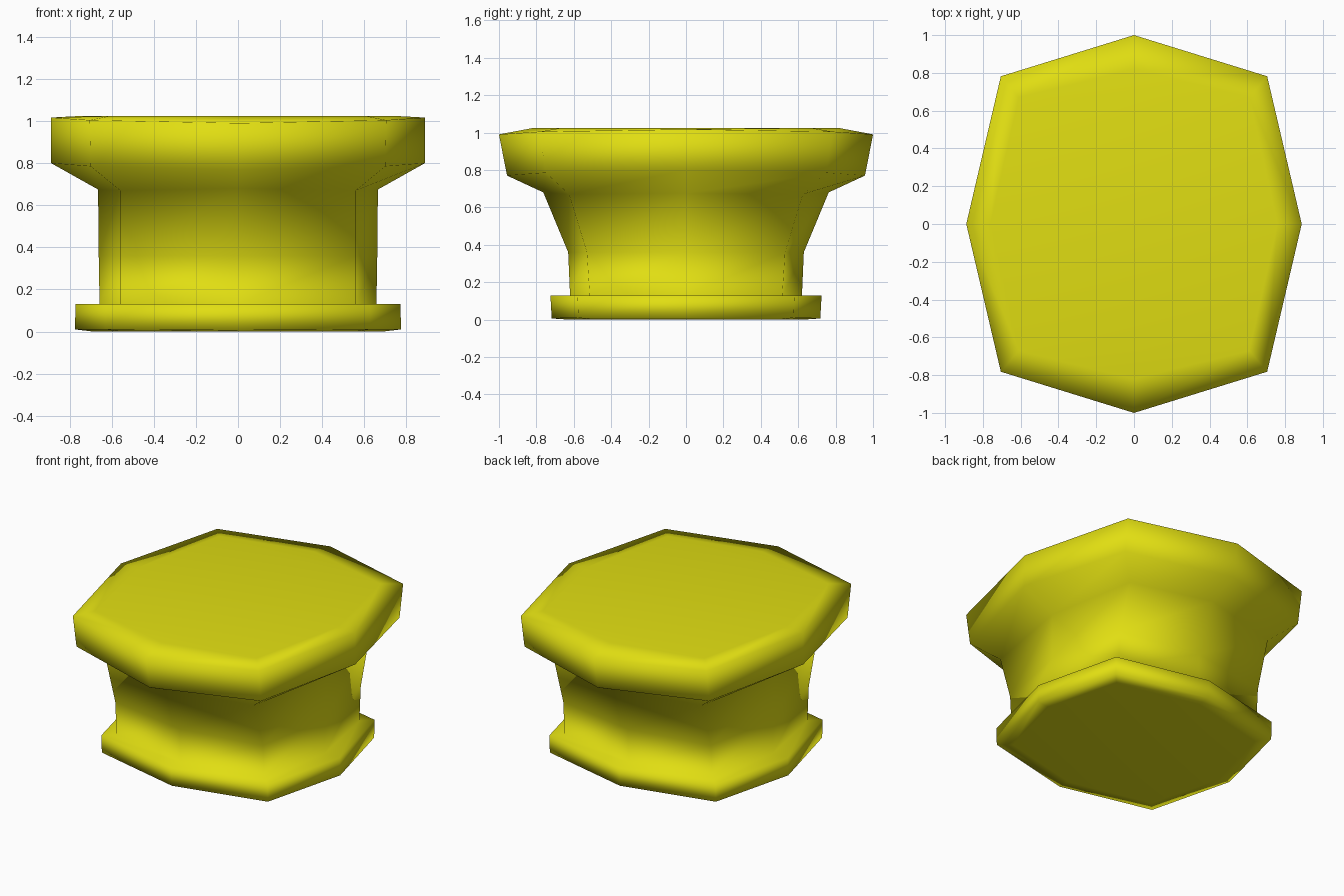
import bpy
import bmesh

cube = bpy.data.objects.get("Cube")
if cube:
    bpy.data.objects.remove(cube, do_unlink=True)

yellow = bpy.data.materials.new("bright yellow")
yellow.use_nodes = True
colour = (0.75, 0.73, 0.006, 1)
yellow.diffuse_color = colour
yellow.node_tree.nodes["Principled BSDF"].inputs["Base Color"].default_value = colour


def octagon(bm, side, corner, front, heights):
    """Eight-sided ring from its side, corner and front extents."""
    cx, cy = corner
    zs, zc, zf = heights
    points = [(side, 0, zs), (cx, cy, zc), (0, front, zf), (-cx, cy, zc),
              (-side, 0, zs), (-cx, -cy, zc), (0, -front, zf), (cx, -cy, zc)]
    return [bm.verts.new(p) for p in points]


# Rings from the underside to the top: side, corner, front, heights
rings = [
    (0.69, (0.56, 0.50), 0.63, (0.0, 0.0, 0.0)),      # underside
    (0.775, (0.63, 0.575), 0.718, (0.01, 0.01, 0.006)),  # base rim
    (0.772, (0.63, 0.58), 0.725, (0.13, 0.13, 0.13)),
    (0.658, (0.56, 0.515), 0.62, (0.13, 0.13, 0.13)),  # waist
    (0.662, (0.56, 0.53), 0.63, (0.36, 0.36, 0.36)),
    (0.665, (0.56, 0.625), 0.763, (0.675, 0.67, 0.68)),  # flare
    (0.888, (0.70, 0.75), 0.957, (0.80, 0.785, 0.77)),  # head
    (0.888, (0.705, 0.782), 1.0, (1.017, 1.005, 0.99)),
    (0.76, (0.61, 0.67), 0.82, (1.024, 1.024, 1.024)),  # flat top
]

bm = bmesh.new()
loops = [octagon(bm, *ring) for ring in rings]
for low, high in zip(loops, loops[1:]):
    for i in range(8):
        j = (i + 1) % 8
        bm.faces.new((low[i], low[j], high[j], high[i]))
bm.faces.new(loops[-1])
bm.faces.new(reversed(loops[0]))
for face in bm.faces:
    face.smooth = True

mesh = bpy.data.meshes.new("flared_knob")
bm.to_mesh(mesh)
bm.free()
mesh.materials.append(yellow)
knob = bpy.data.objects.new("flared_knob", mesh)
bpy.context.collection.objects.link(knob)
